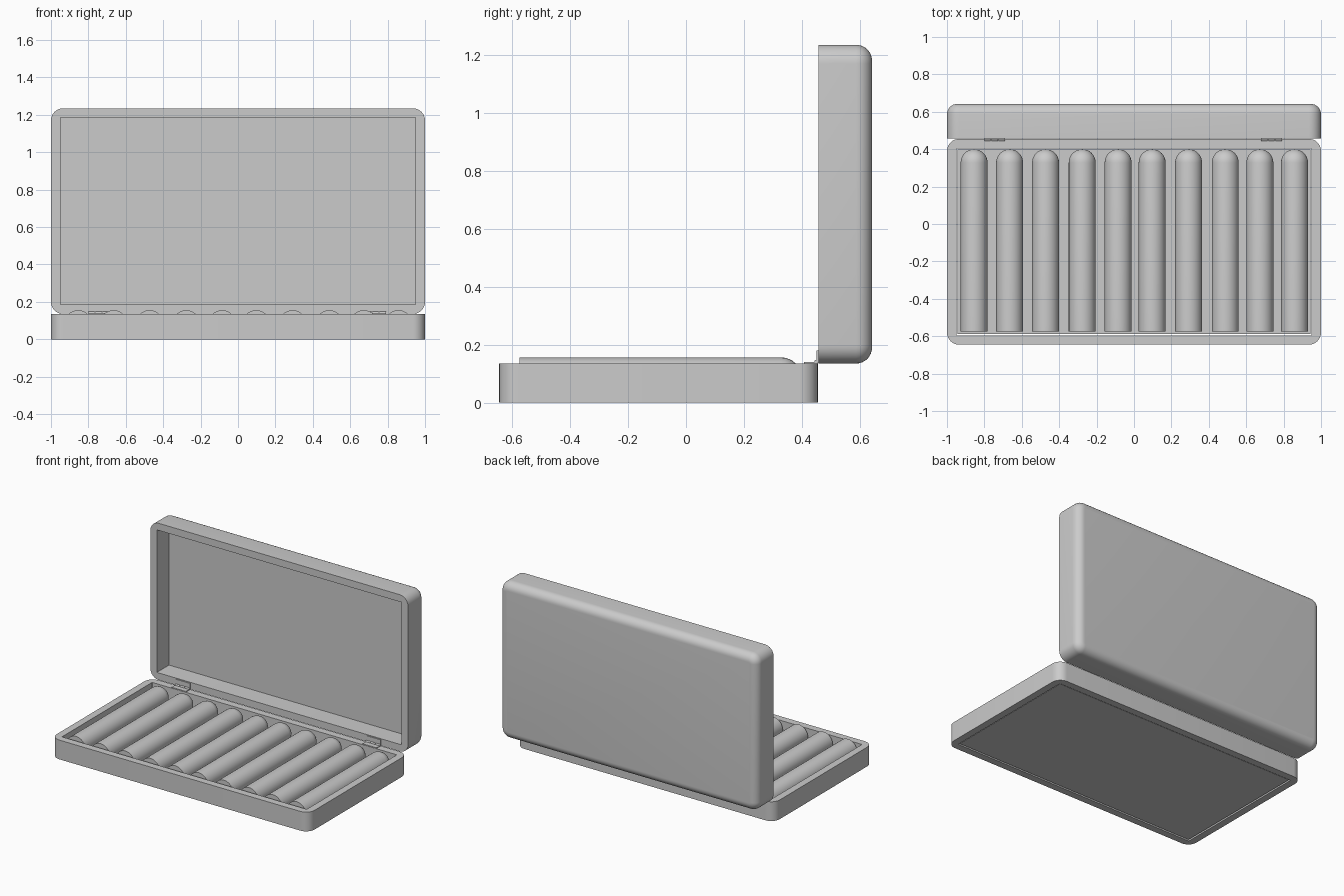
import bpy, bmesh, math
from mathutils import Matrix, Vector

cube = bpy.data.objects.get("Cube")
if cube:
    bpy.data.objects.remove(cube, do_unlink=True)

grey = bpy.data.materials.new("plain grey")
grey.use_nodes = True
COLOUR = (0.6, 0.6, 0.6, 1)
grey.diffuse_color = COLOUR
grey.node_tree.nodes["Principled BSDF"].inputs["Base Color"].default_value = COLOUR


def finish(name, bm):
    bmesh.ops.recalc_face_normals(bm, faces=bm.faces)
    mesh = bpy.data.meshes.new(name)
    bm.to_mesh(mesh)
    bm.free()
    mesh.materials.append(grey)
    obj = bpy.data.objects.new(name, mesh)
    bpy.context.collection.objects.link(obj)
    bpy.ops.object.select_all(action='DESELECT')
    obj.select_set(True)
    bpy.context.view_layer.objects.active = obj
    bpy.ops.object.shade_smooth_by_angle(angle=math.radians(35))
    return obj


def outline(w, h, r, steps=8):
    """Rounded rectangle, always with the same number of points."""
    pts = []
    for k, (sx, sy) in enumerate([(1, 1), (-1, 1), (-1, -1), (1, -1)]):
        for i in range(steps + 1):
            a = math.pi / 2 * (k + i / steps)
            pts.append((sx * (w - r) + r * math.cos(a), sy * (h - r) + r * math.sin(a)))
    return pts


def loft(name, rings, matrix, closed=False):
    """Skin rounded rectangles (half width, half height, radius, level)."""
    bm = bmesh.new()
    loops = [[bm.verts.new(matrix @ Vector((x, y, level))) for x, y in outline(w, h, r)]
             for w, h, r, level in rings]
    pairs = list(zip(loops, loops[1:]))
    if closed:
        pairs.append((loops[-1], loops[0]))
    else:
        bm.faces.new(loops[0])
        bm.faces.new(loops[-1])
    for a, b in pairs:
        for i in range(len(a)):
            j = (i + 1) % len(a)
            bm.faces.new((a[i], a[j], b[j], b[i]))
    return finish(name, bm)


def box(name, centre, size):
    bm = bmesh.new()
    bmesh.ops.create_cube(bm, size=1, matrix=Matrix.Translation(centre) @ Matrix.Diagonal((*size, 1)))
    return finish(name, bm)


# Base frame and loose floor panel
HALF_W, HALF_D, RIM, WALL, CORNER = 1.0, 0.55, 0.135, 0.05, 0.065
base_place = Matrix.Translation((0, -0.095, 0))
inner = (HALF_W - WALL, HALF_D - WALL, 0.004)
outer = (HALF_W, HALF_D, CORNER)
loft("base_frame", [(*outer, 0), (*outer, RIM), (*inner, RIM), (*inner, 0)], base_place, closed=True)
box("base_floor", (0, -0.095, 0.01), (1.885, 0.985, 0.012))

# Upright lid: rounded back edge, hollow front
LID_T, EDGE, HOLLOW = 0.185, 0.055, 0.135
lid_place = Matrix.Translation((0, 0.457, 0.685)) @ Matrix.Rotation(-math.pi / 2, 4, 'X')
rings = [(*inner, HOLLOW), (*inner, 0), (*outer, 0)]
for i in range(9):
    a = math.pi / 2 * i / 8
    inset = EDGE * (1 - math.cos(a))
    rings.append((HALF_W - inset, HALF_D - inset, CORNER - inset,
                  LID_T - EDGE + EDGE * math.sin(a)))
loft("lid", rings, lid_place)

# Row of rods with a domed far end and a flat near end
R, NEAR, FAR, SIDES = 0.072, -0.575, 0.4, 32
profile = [(0, NEAR), (R, NEAR), (R, FAR - R)]
profile += [(R * math.cos(math.pi / 2 * i / 8), FAR - R + R * math.sin(math.pi / 2 * i / 8))
            for i in range(1, 9)]
for n, x in enumerate([-0.855, -0.665, -0.473, -0.277, -0.085, 0.097, 0.292, 0.488, 0.673, 0.858]):
    bm = bmesh.new()
    verts = [bm.verts.new((r, y, 0)) for r, y in profile]
    edges = [bm.edges.new(pair) for pair in zip(verts, verts[1:])]
    bmesh.ops.spin(bm, geom=verts + edges, cent=(0, 0, 0), axis=(0, 1, 0),
                   angle=2 * math.pi, steps=SIDES)
    bmesh.ops.remove_doubles(bm, verts=bm.verts, dist=0.0001)
    bmesh.ops.translate(bm, verts=bm.verts, vec=(x, 0, 0.084))
    finish(f"rod_{n + 1}", bm)

# Two small hinges: a leaf on each half and a split barrel between
for side, x in (("right", -0.745), ("left", 0.735)):
    box(f"{side}_hinge_base_leaf", (x, 0.427, 0.137), (0.11, 0.038, 0.006))
    box(f"{side}_hinge_lid_leaf", (x, 0.454, 0.161), (0.11, 0.006, 0.038))
    for k in (-1, 0, 1):
        bm = bmesh.new()
        bmesh.ops.create_cone(bm, cap_ends=True, segments=16, radius1=0.007, radius2=0.007, depth=0.034,
                              matrix=Matrix.Translation((x + k * 0.038, 0.45, 0.141))
                              @ Matrix.Rotation(math.pi / 2, 4, 'Y'))
        finish(f"{side}_hinge_barrel_{k + 2}", bm)
